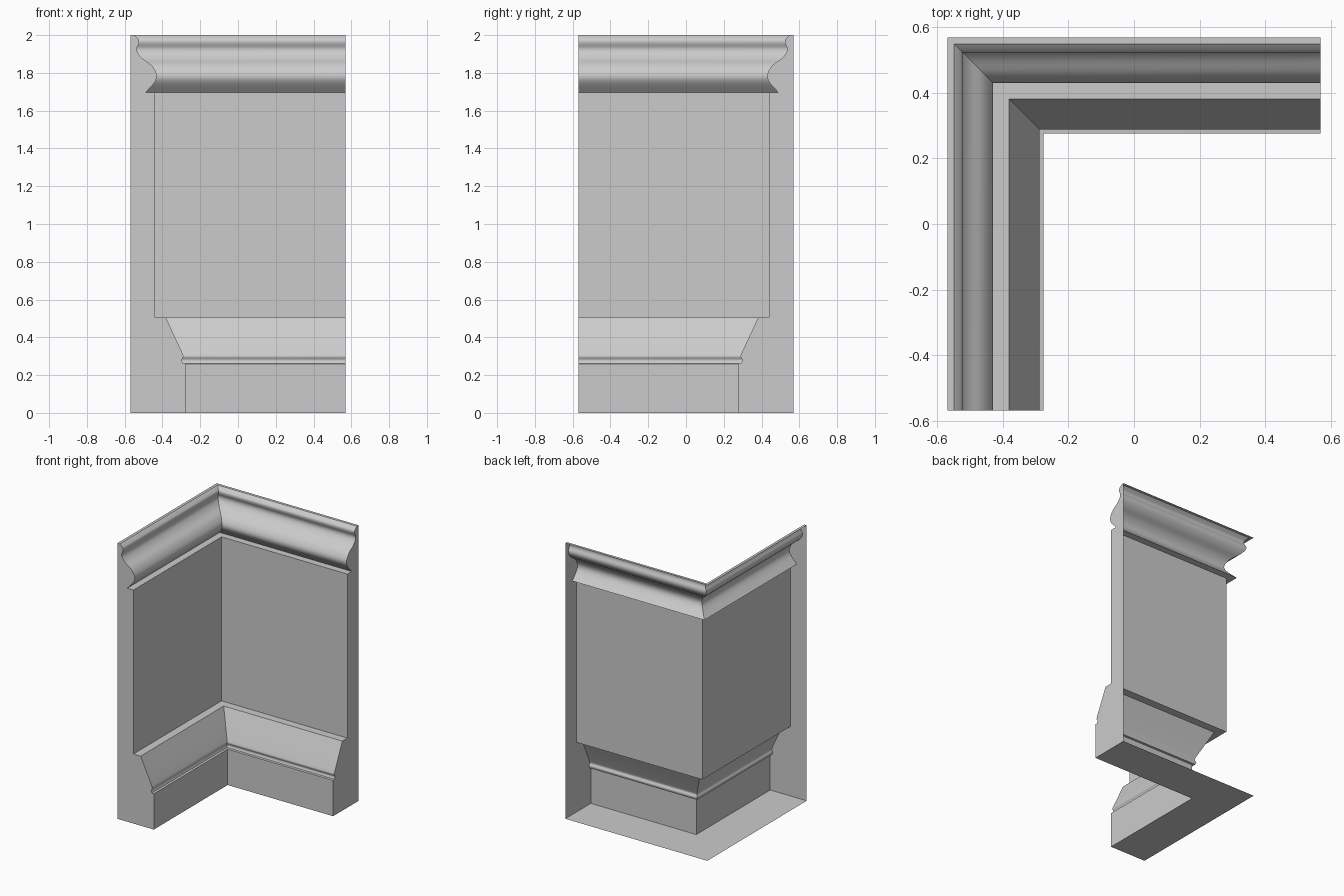
import bpy, bmesh
from mathutils import Vector

if "Cube" in bpy.data.objects:
    bpy.data.objects.remove(bpy.data.objects["Cube"])

H = 0.57  # half width, and the distance of the open back from centre


def smooth_curve(pts, steps=4):
    """Catmull-Rom curve through the points."""
    p = [Vector(q) for q in pts]
    p = [2 * p[0] - p[1]] + p + [2 * p[-1] - p[-2]]
    out = []
    for a, b, c, d in zip(p, p[1:], p[2:], p[3:]):
        for s in range(steps):
            t = s / steps
            out.append(0.5 * (2 * b + (c - a) * t + (2 * a - 5 * b + 4 * c - d) * t * t
                              + (3 * b - a - 3 * c + d) * t ** 3))
    return [tuple(v) for v in out] + [tuple(p[-2])]


# Profile: (distance from centre, height), from the floor upward
plinth = [(H, 0), (0.277, 0), (0.277, 0.26)]
base_bead = smooth_curve([(0.292, 0.262), (0.297, 0.28), (0.289, 0.298), (0.295, 0.318)])
base_slope = [(0.338, 0.41), (0.382, 0.505)]
panel = [(0.44, 0.505), (0.44, 1.695)]
crown = smooth_curve([(0.49, 1.695), (0.445, 1.745), (0.430, 1.778), (0.437, 1.81),
                      (0.463, 1.845), (0.505, 1.875), (0.530, 1.905), (0.535, 1.93),
                      (0.525, 1.955), (0.524, 1.973), (0.535, 1.987), (0.55, 2.0)])
profile = plinth + base_bead + base_slope + panel + crown + [(H, 2.0)]

# Sweep the profile along the two walls with a mitred inner corner
bm = bmesh.new()
stations = [[bm.verts.new(place(d, z)) for d, z in profile] for place in (
    lambda d, z: (-d, -H, z),
    lambda d, z: (-d, d, z),
    lambda d, z: (H, d, z))]
for s0, s1 in zip(stations, stations[1:]):
    for j in range(len(profile) - 1):
        vs = list(dict.fromkeys((s0[j], s1[j], s1[j + 1], s0[j + 1])))
        bm.faces.new(vs)

# End caps; the back stays open
bm.faces.new(stations[0])
bm.faces.new(stations[2][::-1])

mesh = bpy.data.meshes.new("wall_corner_trim")
bm.to_mesh(mesh)
bm.free()
wall = bpy.data.objects.new("wall_corner_trim", mesh)
bpy.context.collection.objects.link(wall)
bpy.context.view_layer.objects.active = wall
wall.select_set(True)
bpy.ops.object.shade_smooth_by_angle()
